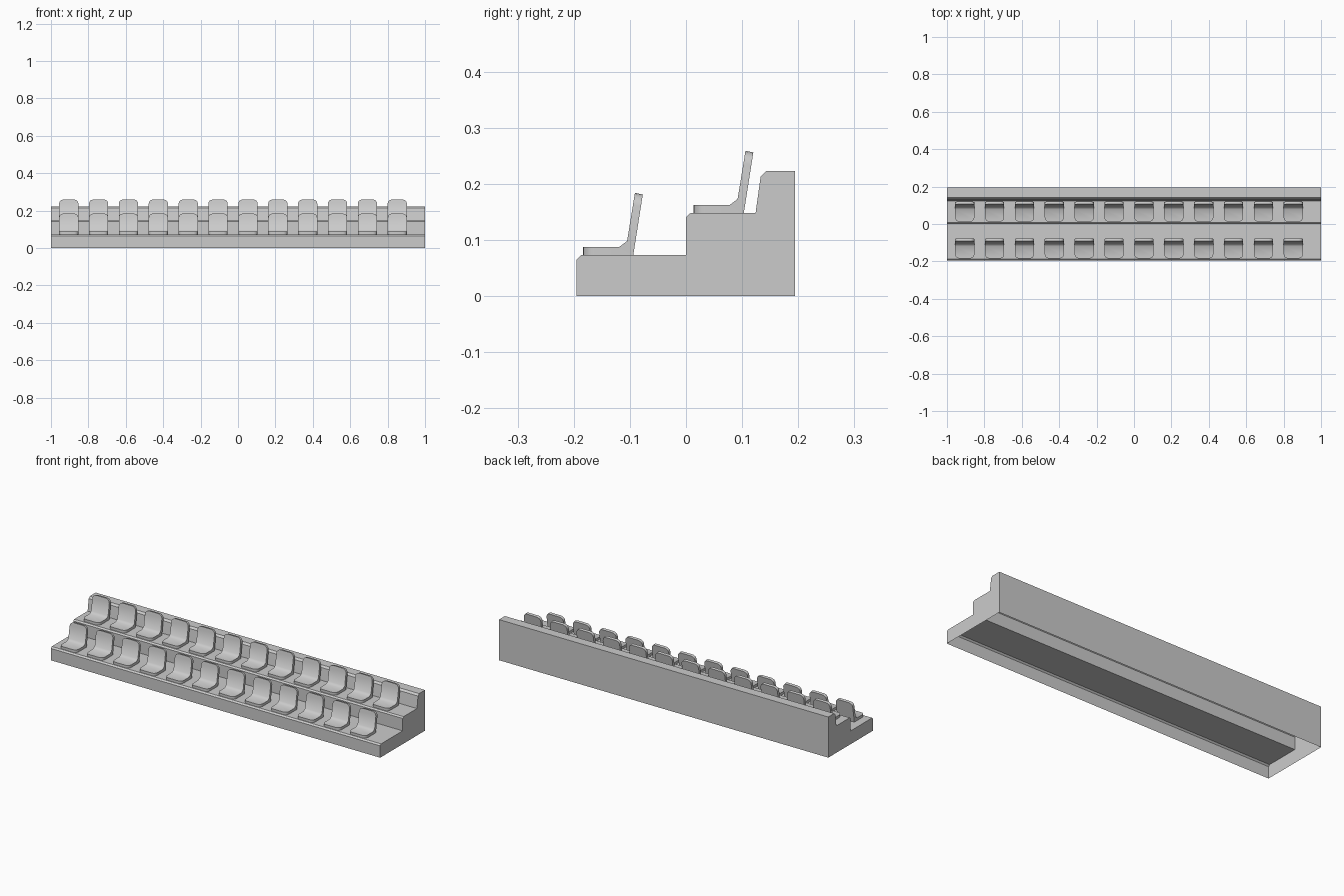
import bpy, bmesh
from math import radians

cube = bpy.data.objects.get("Cube")
if cube:
    bpy.data.objects.remove(cube, do_unlink=True)

grey = bpy.data.materials.new("light_grey")
grey.use_nodes = True
grey.diffuse_color = (0.6, 0.6, 0.6, 1)
grey.node_tree.nodes["Principled BSDF"].inputs["Base Color"].default_value = (0.6, 0.6, 0.6, 1)


def extrude_profile(profile, width):
    """Side outline (y, z) drawn out along x, centred on x = 0."""
    bm = bmesh.new()
    outline = [bm.verts.new((-width / 2, y, z)) for y, z in profile]
    face = bm.faces.new(outline)
    swept = bmesh.ops.extrude_face_region(bm, geom=[face], use_keep_orig=True)
    verts = [g for g in swept["geom"] if isinstance(g, bmesh.types.BMVert)]
    bmesh.ops.translate(bm, verts=verts, vec=(width, 0, 0))
    bmesh.ops.recalc_face_normals(bm, faces=bm.faces)
    return bm


def to_mesh(bm, name):
    mesh = bpy.data.meshes.new(name)
    bm.to_mesh(mesh)
    bm.free()
    mesh.materials.append(grey)
    return mesh


def add_object(name, mesh, location=(0, 0, 0)):
    obj = bpy.data.objects.new(name, mesh)
    obj.location = location
    bpy.context.collection.objects.link(obj)
    return obj


# Stepped stand, a hollow shell open underneath
STAND = [(-0.195, 0), (-0.195, 0.065), (-0.187, 0.073), (0, 0.073),
         (0, 0.141), (0.008, 0.148), (0.124, 0.148), (0.133, 0.213),
         (0.143, 0.223), (0.194, 0.223), (0.194, 0)]
bm = extrude_profile(STAND, 2)
underside = [f for f in bm.faces if all(v.co.z < 0.001 for v in f.verts)]
bmesh.ops.delete(bm, geom=underside, context="FACES_ONLY")
add_object("stepped_stand", to_mesh(bm, "stepped_stand"))

# Bucket seat: pan, bend and leaning backrest in one outline
SEAT = [(0, 0), (0, 0.0145), (0.065, 0.0145), (0.079, 0.025),
        (0.093, 0.111), (0.107, 0.108), (0.09, 0)]
bm = extrude_profile(SEAT, 0.103)


def is_corner(edge):
    """Short edges at the pan front and the backrest top."""
    a, b = (v.co for v in edge.verts)
    at_side = abs(a.x - b.x) < 0.001
    at_front = max(a.y, b.y) < 0.001
    at_top = min(a.z, b.z) > 0.1
    return at_side and (at_front or at_top)


bmesh.ops.bevel(bm, geom=[e for e in bm.edges if is_corner(e)], offset=0.022,
                segments=4, profile=0.5, affect="EDGES")
seat_mesh = to_mesh(bm, "seat")

# Two rows of twelve seats sharing one mesh
seats = []
for row, y, z in (("lower", -0.184, 0.073), ("upper", 0.013, 0.148)):
    for i in range(12):
        x = -0.905 + i * 0.1597
        seats.append(add_object(f"{row}_seat_{i + 1}", seat_mesh, (x, y, z)))

bpy.ops.object.select_all(action="DESELECT")
seats[0].select_set(True)
bpy.context.view_layer.objects.active = seats[0]
bpy.ops.object.shade_smooth_by_angle(angle=radians(45))
